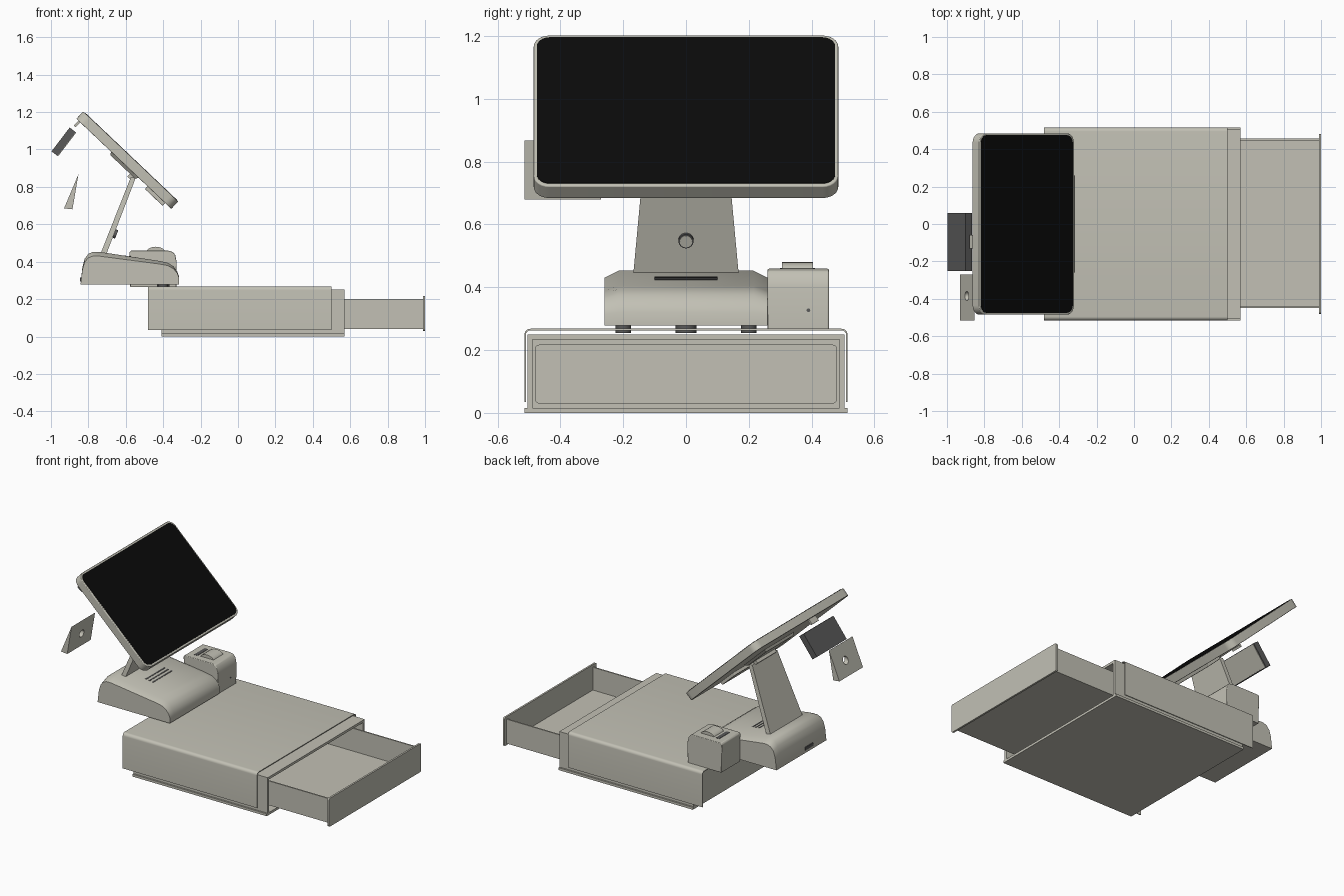
import bpy, bmesh, math
from mathutils import Matrix, Vector

cube = bpy.data.objects.get("Cube")
if cube:
    bpy.data.objects.remove(cube, do_unlink=True)


def material(name, r, g, b):
    m = bpy.data.materials.new(name)
    m.use_nodes = True
    m.diffuse_color = (r, g, b, 1)
    m.node_tree.nodes["Principled BSDF"].inputs["Base Color"].default_value = (r, g, b, 1)
    return m


SILVER = material("warm silver", .54, .53, .46)
BLACK = material("screen black", .003, .003, .003)
DARK = material("dark grey", .1, .1, .1)


def frame(u, v, w, origin=(0, 0, 0)):
    m = Matrix((u, v, w)).transposed().to_4x4()
    m.translation = Vector(origin)
    return m


X, Y, Z = (1, 0, 0), (0, 1, 0), (0, 0, 1)
ALONG_X, ALONG_Y, ALONG_Z = frame(Y, Z, X), frame(X, Z, Y), frame(X, Y, Z)


def loft(name, rings, mat, space=ALONG_Z, bevel=0):
    """Skin a list of (points, depth) rings and cap both ends."""
    bm = bmesh.new()
    loops = [[bm.verts.new(space @ Vector((u, v, w))) for u, v in pts] for pts, w in rings]
    n = len(loops[0])
    for a, b in zip(loops, loops[1:]):
        for i in range(n):
            j = (i + 1) % n
            bm.faces.new((a[i], a[j], b[j], b[i]))
    bm.faces.new(loops[0])
    bm.faces.new(loops[-1])
    bmesh.ops.recalc_face_normals(bm, faces=bm.faces)
    mesh = bpy.data.meshes.new(name)
    bm.to_mesh(mesh)
    bm.free()
    mesh.materials.append(mat)
    ob = bpy.data.objects.new(name, mesh)
    bpy.context.collection.objects.link(ob)
    if bevel:
        mod = ob.modifiers.new("bevel", "BEVEL")
        mod.width, mod.segments = bevel, 3
    return ob


def prism(name, pts, a, b, mat=SILVER, space=ALONG_Z, bevel=0):
    return loft(name, [(pts, a), (pts, b)], mat, space, bevel)


def rect(u0, u1, v0, v1, r=0):
    if not r:
        return [(u0, v0), (u1, v0), (u1, v1), (u0, v1)]
    pts = []
    for cu, cv, q in ((u1 - r, v1 - r, 0), (u0 + r, v1 - r, 1), (u0 + r, v0 + r, 2), (u1 - r, v0 + r, 3)):
        for k in range(7):
            t = (q + k / 6) * math.pi / 2
            pts.append((cu + r * math.cos(t), cv + r * math.sin(t)))
    return pts


def circle(u, v, r, n=24):
    return [(u + r * math.cos(k * math.tau / n), v + r * math.sin(k * math.tau / n)) for k in range(n)]


def box(name, x, y, z, mat=SILVER, bevel=0):
    return prism(name, rect(*x, *y), *z, mat, ALONG_Z, bevel)


# Cash drawer: folded sheet cover, open at both ends
def arch(w, h, r):
    arc = [(math.cos(k * math.pi / 12), math.sin(k * math.pi / 12)) for k in range(7)]
    right = [(w, .035)] + [(w - r + r * c, h - r + r * s) for c, s in arc]
    return right + [(-y, z) for y, z in reversed(right)]


prism("drawer_cover", arch(.515, .268, .02) + arch(.51, .263, .015)[::-1], -.48, .5, SILVER, ALONG_X)

# Inner housing, open toward the drawer
box("base_plate", (-.41, .57), (-.515, .515), (0, .016))
box("housing_top", (-.41, .57), (-.505, .505), (.234, .25))
box("housing_back", (-.41, -.4), (-.489, .489), (.016, .234))
for side, s in (("left", 1), ("right", -1)):
    box("housing_wall_" + side, (-.41, .57), sorted((s * .489, s * .505)), (.016, .234))

# Sliding drawer tray
box("drawer_floor", (.1, .99), (-.45, .456), (.04, .05))
box("drawer_back", (.1, .11), (-.45, .456), (.05, .2))
box("drawer_side_left", (.1, .99), (.447, .456), (.05, .2))
box("drawer_side_right", (.1, .99), (-.45, -.441), (.05, .2))
prism("drawer_front", rect(-.48, .48, .03, .217, .012), .988, 1, SILVER, ALONG_X)

# Stand base with chamfered shoulders
FLOOR = .278
profile = [(-.842, FLOOR), (-.832, .37), (-.82, .415), (-.8, .442), (-.775, .453), (-.745, .453),
           (-.42, .404), (-.375, .394), (-.345, .375), (-.325, .348), (-.315, .32), (-.315, FLOOR)]
low = [(x, FLOOR + (z - FLOOR) * .87) for x, z in profile]
loft("stand_base", [(low, -.26), (profile, -.215), (profile, .215), (low, .26)], SILVER, ALONG_Y)
for y, r in ((-.2, .025), (0, .033), (.2, .025)):
    prism("base_foot", circle(-.4, y, r), .254, .28, DARK)
slope = Vector((.325, 0, -.049)).normalized()
up = slope.cross(Vector(Y))
TOP = frame(slope, Y, up, (-.745, 0, .453))
for k in range(3):
    s = .14 + k * .025
    prism("vent_slot", rect(s, s + .009, -.1, .1), -.002, .002, DARK, TOP)
box("rear_port", (-.844, -.83), (-.12, -.04), (.295, .315), DARK)

# Neck: tapered leaning plate with a round button
neck_low, neck_high = (-.736, -.704), (-.574, -.546)
loft("neck", [(rect(*neck_low, -.168, .168), .44), (rect(*neck_high, -.13, .13), .85)], SILVER)
lean = Vector((.16, 0, .4)).normalized()
NECK = frame(lean, Y, lean.cross(Vector(Y)) * -1, (-.652, 0, .547))
prism("neck_button_rim", circle(0, 0, .024), -.012, .002, DARK, NECK)
prism("neck_button", circle(0, 0, .02), -.012, .004, SILVER, NECK)

# Tilted display
SCREEN = frame((.725, 0, -.688), Y, (.688, 0, .725), (-.5735, 0, .9625))
prism("display_body", rect(-.35, .35, -.485, .485, .05), -.054, 0, SILVER, SCREEN, .004)
prism("display_glass", rect(-.338, .338, -.475, .475, .042), -.002, .002, BLACK, SCREEN)
loft("display_mount", [(rect(-.096, .11, -.16, .16), -.05), (rect(-.085, .1, -.14, .14), -.07)], SILVER, SCREEN)
prism("neck_hinge", rect(.06, .095, -.1, .1), -.09, -.06, SILVER, SCREEN)
prism("connector_cover", rect(.175, .305, -.2, .2), -.074, -.05, SILVER, SCREEN, .004)
prism("rear_display_arm", rect(-.335, -.322, -.13, -.06), -.09, -.05, SILVER, SCREEN)

# Small customer display behind the main one
along = Vector((.097, 0, .127)).normalized()
REAR = frame(along, Y, along.cross(Vector(Y)), (-.997, 0, .99))
prism("customer_display", rect(0, .16, -.25, .06), -.041, 0, DARK, REAR)
prism("customer_display_back", rect(.004, .156, -.245, .055), -.044, -.04, SILVER, REAR)

# Wedge bracket with a through hole
bracket = prism("wedge_bracket", [(-.93, .685), (-.885, .68), (-.853, .868)], -.515, -.27, SILVER, ALONG_Y)
cutter = prism("bracket_hole_cutter", circle(-.385, .77, .024), -1, -.8, DARK, ALONG_X)
cutter.hide_render = True
cutter.hide_viewport = True
cut = bracket.modifiers.new("hole", "BOOLEAN")
cut.object, cut.solver = cutter, "EXACT"

# Side reader box with a raised arched tab
prism("reader_box", [(-.576, .264), (-.58, .45), (-.572, .459), (-.375, .459), (-.35, .453),
                     (-.336, .437), (-.328, .4), (-.33, .264)], .26, .455, SILVER, ALONG_Y, .004)
tab = [(-.44 + .05 * math.cos(k * math.pi / 10), .45 + .03 * math.sin(k * math.pi / 10)) for k in range(11)]
prism("reader_tab", tab, .305, .405, SILVER, ALONG_Y)
box("reader_slot", (-.53, -.505), (.3, .41), (.455, .461), DARK)
prism("reader_light", circle(.39, .327, .006, 12), -.332, -.326, DARK, ALONG_X)

# Smooth the rounded surfaces, keep the creases
bpy.ops.object.select_all(action="DESELECT")
for ob in bpy.context.scene.objects:
    if ob.type == "MESH" and ob != cutter:
        ob.select_set(True)
        bpy.context.view_layer.objects.active = ob
bpy.ops.object.shade_smooth_by_angle(angle=math.radians(32))
